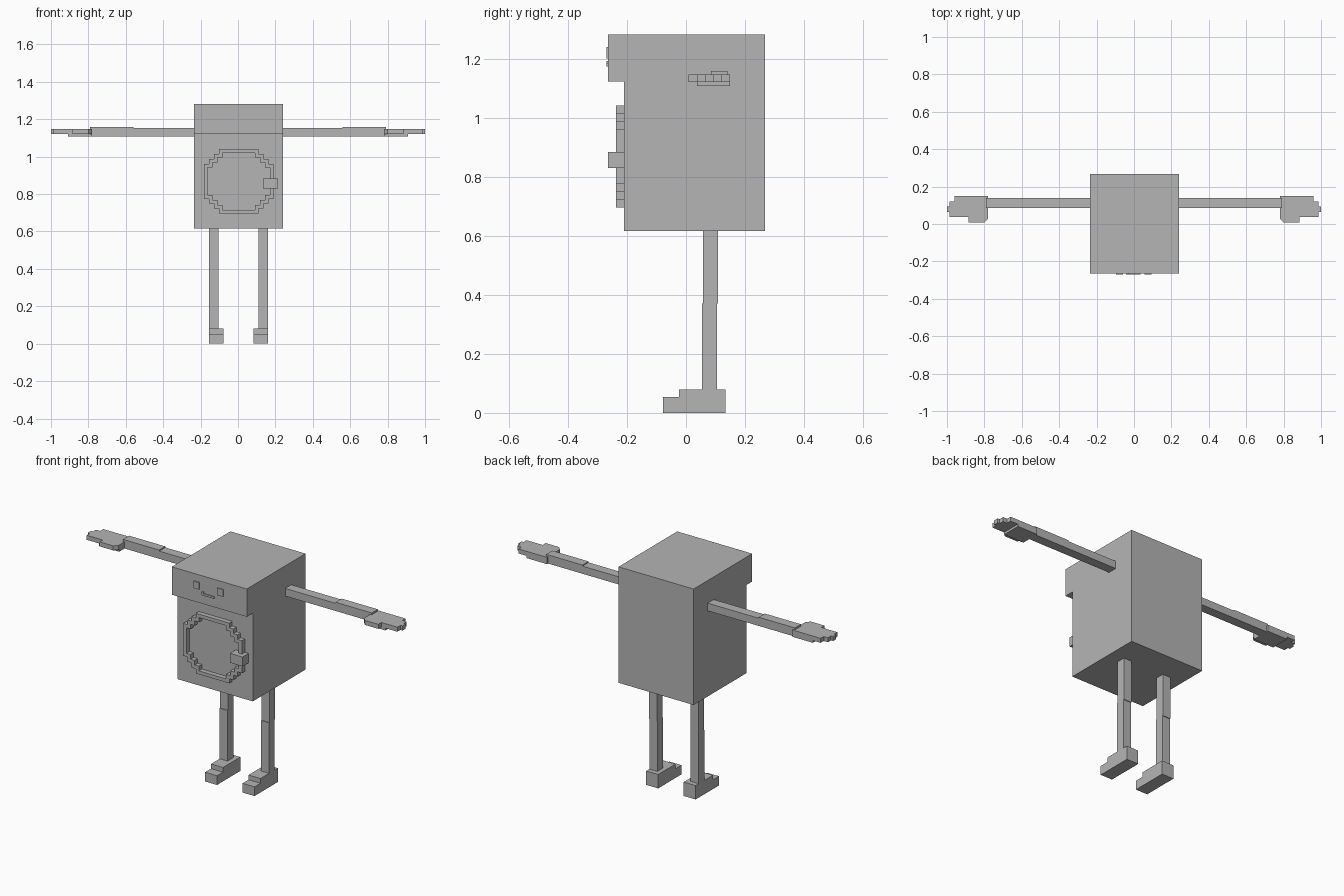
import bpy, bmesh
from mathutils import Vector

if "Cube" in bpy.data.objects:
    bpy.data.objects.remove(bpy.data.objects["Cube"])

grey = bpy.data.materials.new("plain grey")
grey.diffuse_color = (0.46, 0.46, 0.46, 1)
grey.use_nodes = True
grey.node_tree.nodes["Principled BSDF"].inputs["Base Color"].default_value = grey.diffuse_color

CX = 0.0025  # middle of the body


def finish(name, bm):
    bmesh.ops.recalc_face_normals(bm, faces=bm.faces)
    mesh = bpy.data.meshes.new(name)
    bm.to_mesh(mesh)
    bm.free()
    mesh.materials.append(grey)
    obj = bpy.data.objects.new(name, mesh)
    bpy.context.collection.objects.link(obj)
    return obj


def prism(name, pts, axis, a, b):
    """Extrude a 2D profile along x, y or z from a to b."""
    place = {"x": lambda u, v, w: (w, u, v),
             "y": lambda u, v, w: (u, w, v),
             "z": lambda u, v, w: (u, v, w)}[axis]
    bm = bmesh.new()
    lo = [bm.verts.new(place(u, v, a)) for u, v in pts]
    hi = [bm.verts.new(place(u, v, b)) for u, v in pts]
    n = len(pts)
    bm.faces.new(lo)
    bm.faces.new(hi)
    for i in range(n):
        j = (i + 1) % n
        bm.faces.new((lo[i], lo[j], hi[j], hi[i]))
    return finish(name, bm)


def box(name, x, y, z):
    return prism(name, [(x[0], y[0]), (x[1], y[0]), (x[1], y[1]), (x[0], y[1])], "z", *z)


# Body with the overhanging head panel
prism("body", [(0.268, 0.616), (0.268, 1.282), (-0.264, 1.282), (-0.264, 1.122),
               (-0.21, 1.122), (-0.21, 0.616)], "x", CX - 0.2385, CX + 0.2385)

# Stepped door ring: one quarter staircase, mirrored into a loop
S = 0.0266
quarter = [(7, 3.5), (6, 3.5), (6, 4.5), (5, 4.5), (5, 5.5), (4, 5.5), (4, 6.5)]
loop = []
for sx, sz, order in ((1, 1, 1), (-1, 1, -1), (-1, -1, 1), (1, -1, -1)):
    loop += [(sx * u * S, sz * v * S, sx, sz) for u, v in quarter[::order]]
T = 0.02
bm = bmesh.new()
rings = []
for inset, y in ((0, -0.209), (0, -0.237), (T, -0.237), (T, -0.209)):
    rings.append([bm.verts.new((0.004 + u - sx * inset, y, 0.868 + v - sz * inset))
                  for u, v, sx, sz in loop])
for r in range(4):
    p, q = rings[r], rings[(r + 1) % 4]
    for i in range(len(loop)):
        j = (i + 1) % len(loop)
        bm.faces.new((p[i], p[j], q[j], q[i]))
finish("door_ring", bm)
box("door_handle", (0.134, 0.214), (-0.264, -0.209), (0.83, 0.884))

# Face: thin plates on the head panel
Y = (-0.27, -0.263)
box("left_eye", (-0.095, -0.06), Y, (1.2, 1.24))
box("right_eye", (0.056, 0.094), Y, (1.2, 1.24))
prism("mouth", [(-0.042, 1.173), (0.036, 1.173), (0.036, 1.184), (-0.03, 1.184),
                (-0.03, 1.193), (-0.042, 1.193)], "y", *Y)

for side, s in (("left", -1), ("right", 1)):
    def mx(a, b, c=0.0):
        return tuple(sorted((c + s * a, c + s * b)))

    # Arm in two sections
    box(side + "_upper_arm", mx(0.23, 0.56), (0.085, 0.14), (1.108, 1.152))
    box(side + "_forearm", mx(0.56, 0.79), (0.085, 0.14), (1.108, 1.158))

    # Hand: palm, chamfered thumb and four fingers
    box(side + "_palm", mx(0.78, 0.91), (0.037, 0.149), (1.108, 1.147))
    prism(side + "_thumb", [(s * x, y) for x, y in (
        (0.78, 0.037), (0.78, 0.03), (0.80, 0.009), (0.885, 0.009), (0.885, 0.037))],
        "z", 1.121, 1.147)
    for i, tip in enumerate((0.987, 1.0, 0.987, 0.96)):
        y = 0.037 + i * 0.028
        box(f"{side}_finger_{i + 1}", mx(0.91, tip), (y, y + 0.028), (1.121, 1.147))

    # Leg in two sections
    box(side + "_thigh", mx(0.106, 0.157, CX), (0.058, 0.109), (0.37, 0.617))
    box(side + "_shin", mx(0.106, 0.157, CX), (0.054, 0.105), (0.079, 0.37))

    # Stepped foot
    prism(side + "_foot", [(-0.078, 0), (0.133, 0), (0.133, 0.08), (-0.024, 0.08),
                           (-0.024, 0.053), (-0.078, 0.053)], "x", *mx(0.081, 0.157, CX))
